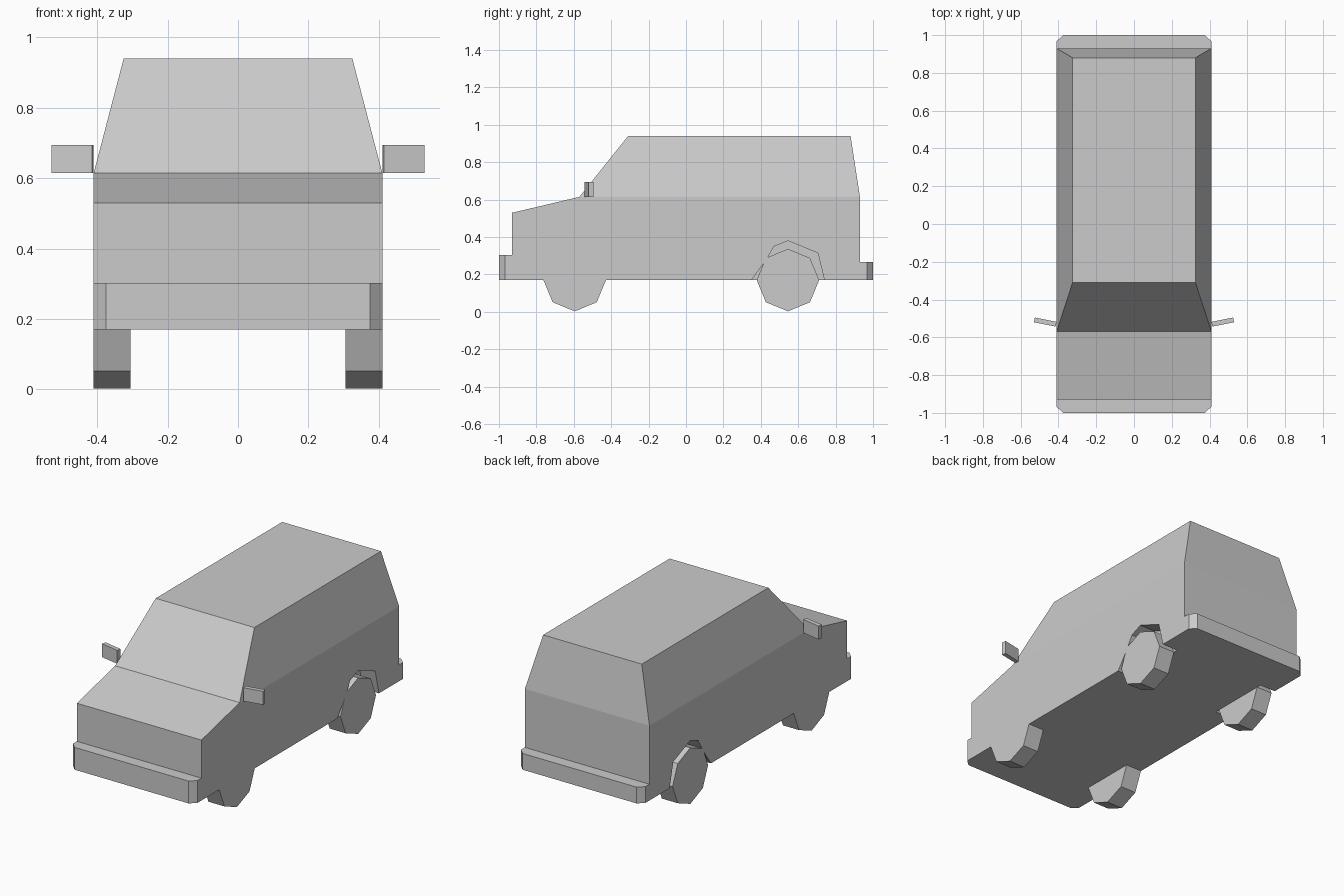
import bpy, bmesh, math

if "Cube" in bpy.data.objects:
    bpy.data.objects.remove(bpy.data.objects["Cube"])

HALF_W, ROOF_HALF_W = 0.41, 0.325
BELT, FLOOR = 0.615, 0.17
WHEEL_IN = 0.305


def prism(name, points, place, offset):
    """Extrude an outline; place() maps a 2D point to 3D, offset is the extrusion."""
    bm = bmesh.new()
    face = bm.faces.new([bm.verts.new(place(a, b)) for a, b in points])
    ext = bmesh.ops.extrude_face_region(bm, geom=[face], use_keep_orig=True)
    new = [g for g in ext["geom"] if isinstance(g, bmesh.types.BMVert)]
    bmesh.ops.translate(bm, verts=new, vec=offset)
    bmesh.ops.recalc_face_normals(bm, faces=bm.faces)
    mesh = bpy.data.meshes.new(name)
    bm.to_mesh(mesh)
    bm.free()
    obj = bpy.data.objects.new(name, mesh)
    bpy.context.collection.objects.link(obj)
    return obj


def side_prism(name, points, x0, x1):
    return prism(name, points, lambda y, z: (x0, y, z), (x1 - x0, 0, 0))


def plan_prism(name, points, z0, z1):
    return prism(name, points, lambda x, y: (x, y, z0), (0, 0, z1 - z0))


def mirrored(obj):
    obj.modifiers.new("Mirror", "MIRROR").use_axis[0] = True
    return obj


# Van body from its side profile
profile = [(-0.93, FLOOR), (-0.93, 0.53), (-0.57, BELT), (-0.31, 0.94),
           (0.88, 0.94), (0.93, BELT), (0.93, FLOOR)]
body = side_prism("van_body", profile, -HALF_W, HALF_W)

# Split the sides at the belt line and taper the cabin to the roof
bm = bmesh.new()
bm.from_mesh(body.data)
bm.verts.ensure_lookup_table()
for sign in (-1, 1):
    belt = [v for v in bm.verts if abs(v.co.z - BELT) < 1e-4 and v.co.x * sign > 0]
    bmesh.ops.connect_verts(bm, verts=belt)
for v in bm.verts:
    if v.co.z > 0.9:
        v.co.x *= ROOF_HALF_W / HALF_W
bmesh.ops.recalc_face_normals(bm, faces=bm.faces)
bm.to_mesh(body.data)
bm.free()

# Rear wheel arches cut out of the body
arch = [(0.35, 0.1), (0.35, FLOOR), (0.43, 0.28), (0.47, 0.35),
        (0.545, 0.38), (0.705, 0.315), (0.74, FLOOR), (0.74, 0.1)]
cutter = mirrored(side_prism("arch_cutter", arch, WHEEL_IN, 0.5))
cutter.hide_render = True
cutter.display_type = "WIRE"
cut = body.modifiers.new("Arches", "BOOLEAN")
cut.operation = "DIFFERENCE"
cut.solver = "EXACT"
cut.object = cutter


# Eight-sided wheels; the front pair only shows below the floor
def wheel_outline(y, sides):
    return [(y + 0.167 * math.cos(i * math.pi / 4),
             FLOOR - 0.167 * math.sin(i * math.pi / 4)) for i in range(sides)]


mirrored(side_prism("rear_wheels", wheel_outline(0.545, 8), WHEEL_IN, HALF_W))
mirrored(side_prism("front_wheels", wheel_outline(-0.595, 5), WHEEL_IN, HALF_W))

# Bumpers with chamfered corners
for name, s, top in (("front_bumper", -1, 0.303), ("rear_bumper", 1, 0.267)):
    outline = [(-HALF_W, 0.93 * s), (-HALF_W, 0.967 * s), (-0.375, s),
               (0.375, s), (HALF_W, 0.967 * s), (HALF_W, 0.93 * s)]
    plan_prism(name, outline, FLOOR, top)

# Angled door mirrors
mirror_plan = [(0.41, -0.518), (0.415, -0.543), (0.53, -0.52), (0.525, -0.495)]
mirrored(plan_prism("door_mirrors", mirror_plan, 0.615, 0.695))
